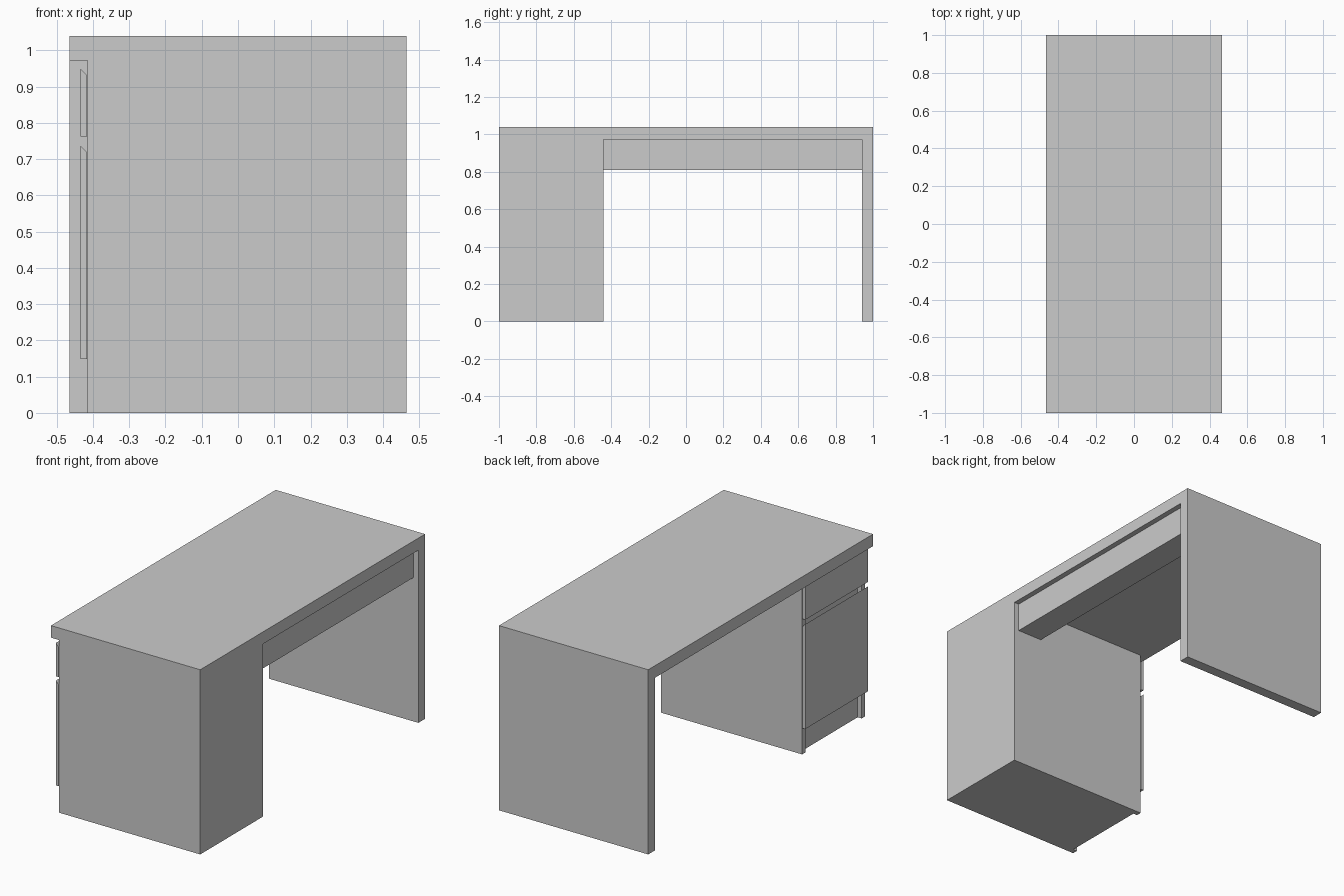
import bpy, bmesh
from mathutils import Vector

if "Cube" in bpy.data.objects:
    bpy.data.objects.remove(bpy.data.objects["Cube"])


def prism(name, points, offset):
    """Extrude a planar outline along the offset vector into a closed solid."""
    bm = bmesh.new()
    face = bm.faces.new([bm.verts.new(p) for p in points])
    ext = bmesh.ops.extrude_face_region(bm, geom=[face])
    moved = [v for v in ext["geom"] if isinstance(v, bmesh.types.BMVert)]
    bmesh.ops.translate(bm, verts=moved, vec=Vector(offset))
    bmesh.ops.recalc_face_normals(bm, faces=bm.faces)
    mesh = bpy.data.meshes.new(name)
    bm.to_mesh(mesh)
    bm.free()
    obj = bpy.data.objects.new(name, mesh)
    bpy.context.collection.objects.link(obj)
    return obj


HX = 0.465            # half depth of the desk
TOP, UNDER = 1.04, 0.972
CAB0, CAB1 = -1.0, -0.44   # cabinet span in y
LEG = 0.94            # inner face of the leg panel
EDGE, KICK = -0.415, -0.39  # cabinet side edges and recessed front
T = 0.03              # cabinet side thickness

# Desktop and leg panel, one continuous L profile
outline = [(-1, UNDER), (LEG, UNDER), (LEG, 0), (1, 0), (1, TOP), (-1, TOP)]
prism("desktop_and_leg", [(-HX, y, z) for y, z in outline], (2 * HX, 0, 0))

# Cabinet body with side panels standing proud of the recessed front
plan = [(HX, CAB0), (HX, CAB1), (EDGE, CAB1), (EDGE, CAB1 - T),
        (KICK, CAB1 - T), (KICK, CAB0 + T), (EDGE, CAB0 + T), (EDGE, CAB0)]
prism("cabinet", [(x, y, 0) for x, y in plan], (0, 0, UNDER))

# Drawer and door fronts with a sloped finger-grip top edge
for name, z0, z1 in (("door_front", 0.148, 0.738), ("drawer_front", 0.763, 0.95)):
    section = [(-0.435, z0), (-0.417, z0), (-0.417, z1 - 0.018), (-0.435, z1)]
    prism(name, [(x, CAB0, z) for x, z in section], (0, CAB1 - CAB0, 0))

# Deep rail under the desktop along the far side
rail = [(0.28, 0.81), (0.435, 0.81), (0.435, UNDER), (0.28, UNDER)]
prism("under_rail", [(x, CAB1, z) for x, z in rail], (0, LEG - CAB1, 0))
